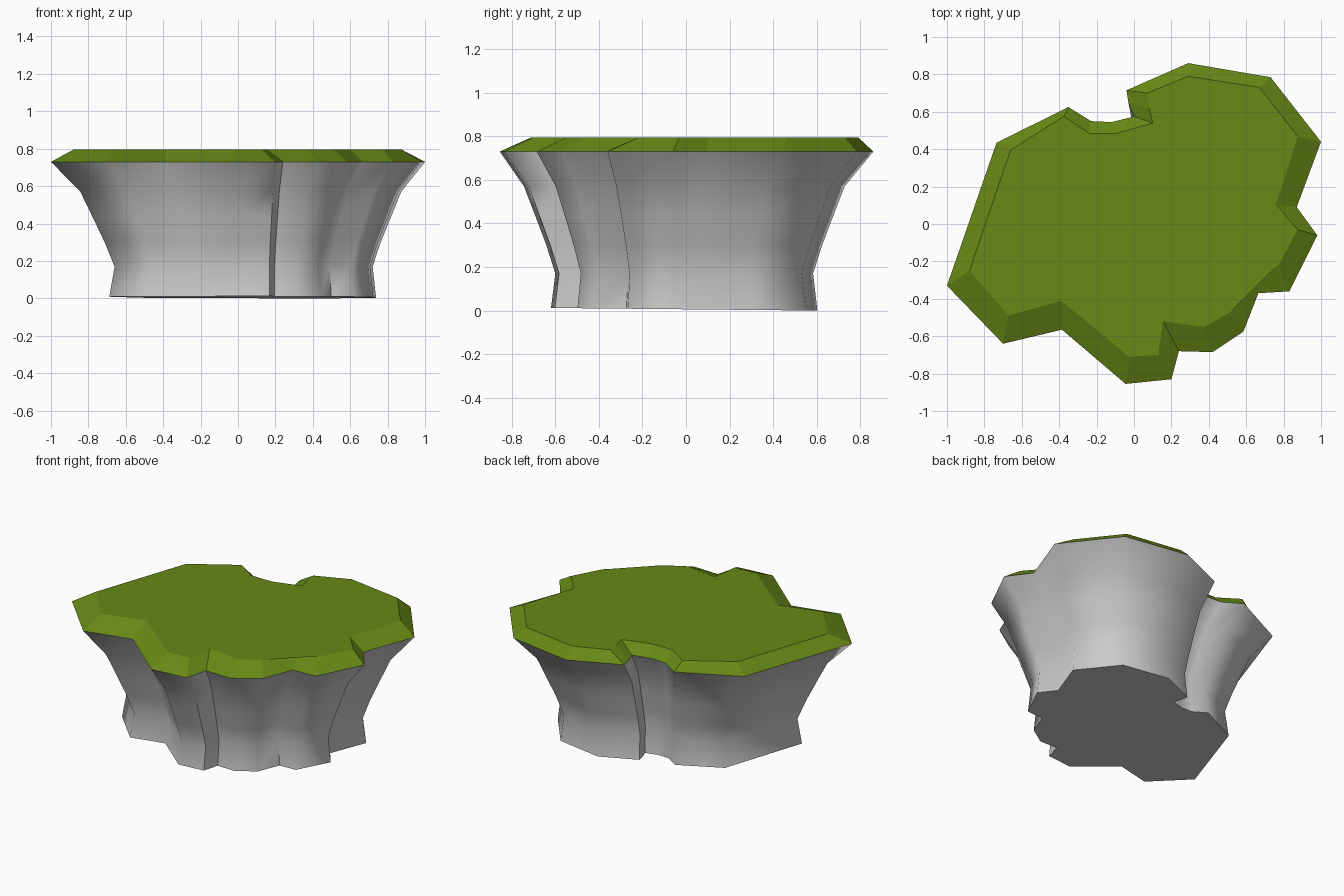
import bpy, bmesh, math

if "Cube" in bpy.data.objects:
    bpy.data.objects.remove(bpy.data.objects["Cube"])

# Rim outline (widest edge) and the matching inset edge of the grass top
RIM = [(1, .44), (.73, .785), (.29, .86), (-.04, .715), (-.03, .65), (.0, .575), (-.12, .545),
       (-.23, .55), (-.35, .625), (-.735, .435), (-1, -.33), (-.70, -.64), (-.385, -.565),
       (-.045, -.855), (.2, -.83), (.24, -.68), (.42, -.685), (.585, -.575), (.665, -.37),
       (.83, -.36), (.98, -.06), (.87, .09)]
TOP = [(.875, .47), (.67, .73), (.29, .79), (.07, .70), (.08, .62), (.1, .54), (-.09, .485),
       (-.24, .485), (-.375, .575), (-.66, .395), (-.88, -.25), (-.67, -.49), (-.39, -.41),
       (-.025, -.71), (.13, -.70), (.155, -.52), (.375, -.55), (.51, -.475), (.605, -.205),
       (.775, -.215), (.875, -.03), (.76, .105)]

# Cliff profile: height, scale of the outline, sideways shift
PROFILE = [(.005, .713, .025), (.17, .69, .03), (.30, .738, .025), (.44, .80, .02),
           (.57, .858, .015), (.73, 1, 0)]


def loft(name, rings, cap_first=False, cap_last=False):
    bm = bmesh.new()
    loops = [[bm.verts.new(p) for p in r] for r in rings]
    n = len(loops[0])
    for a, b in zip(loops, loops[1:]):
        for i in range(n):
            j = (i + 1) % n
            bm.faces.new((a[i], a[j], b[j], b[i]))
    caps = []
    if cap_first:
        caps.append(bm.faces.new(loops[0][::-1]))
    if cap_last:
        caps.append(bm.faces.new(loops[-1]))
    bmesh.ops.triangulate(bm, faces=caps)
    me = bpy.data.meshes.new(name)
    bm.to_mesh(me)
    bm.free()
    ob = bpy.data.objects.new(name, me)
    bpy.context.collection.objects.link(ob)
    return ob


# Rock body, smooth shaded and flaring up to the rim
rings = [[(x * s + dx, y * s - (.01 if s < 1 else 0), z) for x, y in RIM] for z, s, dx in PROFILE]
rings[0] = [(x, y, .006 - .01 * y) for x, y, z in rings[0]]
cliff = loft("cliff_rock", rings, cap_first=True)
bpy.context.view_layer.objects.active = cliff
cliff.select_set(True)
bpy.ops.object.shade_smooth_by_angle(angle=math.radians(65))

# Grass layer: sloped bevel and flat top
grass = loft("grass_top", [[(x, y, .73) for x, y in RIM],
                           [(x, y, .795) for x, y in TOP]], cap_last=True)
mat = bpy.data.materials.new("grass_green")
mat.diffuse_color = (.14, .25, .008, 1)
mat.use_nodes = True
mat.node_tree.nodes["Principled BSDF"].inputs["Base Color"].default_value = mat.diffuse_color
grass.data.materials.append(mat)
